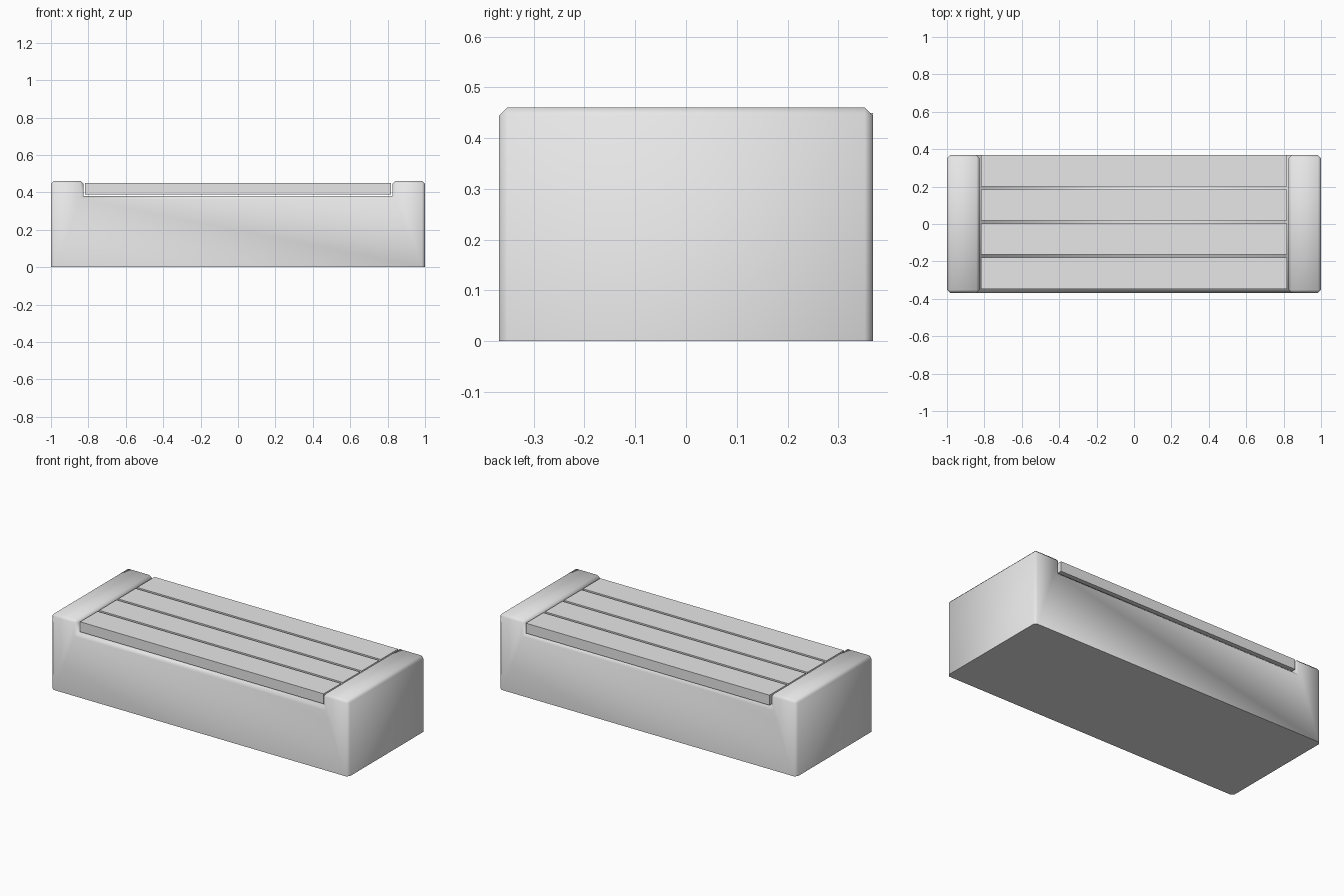
import bpy
import bmesh
import math

cube = bpy.data.objects.get("Cube")
if cube:
    bpy.data.objects.remove(cube, do_unlink=True)

HALF_DEPTH = 0.368
BEVEL = 0.016

grey = bpy.data.materials.new("light_grey")
grey.use_nodes = True
colour = (0.8, 0.8, 0.8, 1)
grey.diffuse_color = colour
grey.node_tree.nodes["Principled BSDF"].inputs["Base Color"].default_value = colour


def add_object(name, bm):
    mesh = bpy.data.meshes.new(name)
    bm.to_mesh(mesh)
    bm.free()
    mesh.materials.append(grey)
    obj = bpy.data.objects.new(name, mesh)
    bpy.context.collection.objects.link(obj)
    return obj


# Solid base: a U-shaped front profile extruded to the back
half = [(1, 0), (1, 0.461), (0.826, 0.461), (0.826, 0.38)]
profile = half + [(-x, z) for x, z in reversed(half)]
bm = bmesh.new()
front = bm.faces.new([bm.verts.new((x, -HALF_DEPTH, z)) for x, z in profile])
ext = bmesh.ops.extrude_face_region(bm, geom=[front])
moved = [v for v in ext["geom"] if isinstance(v, bmesh.types.BMVert)]
bmesh.ops.translate(bm, verts=moved, vec=(0, 2 * HALF_DEPTH, 0))
bmesh.ops.recalc_face_normals(bm, faces=bm.faces)

# Chamfer every outward edge except those on the ground
edges = [e for e in bm.edges
         if e.is_convex and max(v.co.z for v in e.verts) > 0.01]
bmesh.ops.bevel(bm, geom=edges, offset=BEVEL, segments=1,
                affect='EDGES', clamp_overlap=True)
base = add_object("bench_base", bm)
bpy.ops.object.select_all(action='DESELECT')
base.select_set(True)
bpy.context.view_layer.objects.active = base
bpy.ops.object.shade_smooth_by_angle(angle=math.radians(62))

# Seat slats, laid from the back edge forward just above the recess
SLAT_WIDTH, PITCH = 0.167, 0.1825
for i in range(4):
    bm = bmesh.new()
    bmesh.ops.create_cube(bm, size=1)
    bmesh.ops.scale(bm, verts=bm.verts, vec=(1.638, SLAT_WIDTH, 0.061))
    y = HALF_DEPTH - SLAT_WIDTH / 2 - i * PITCH
    bmesh.ops.translate(bm, verts=bm.verts, vec=(0, y, 0.419))
    add_object(f"seat_slat_{i + 1}", bm)
